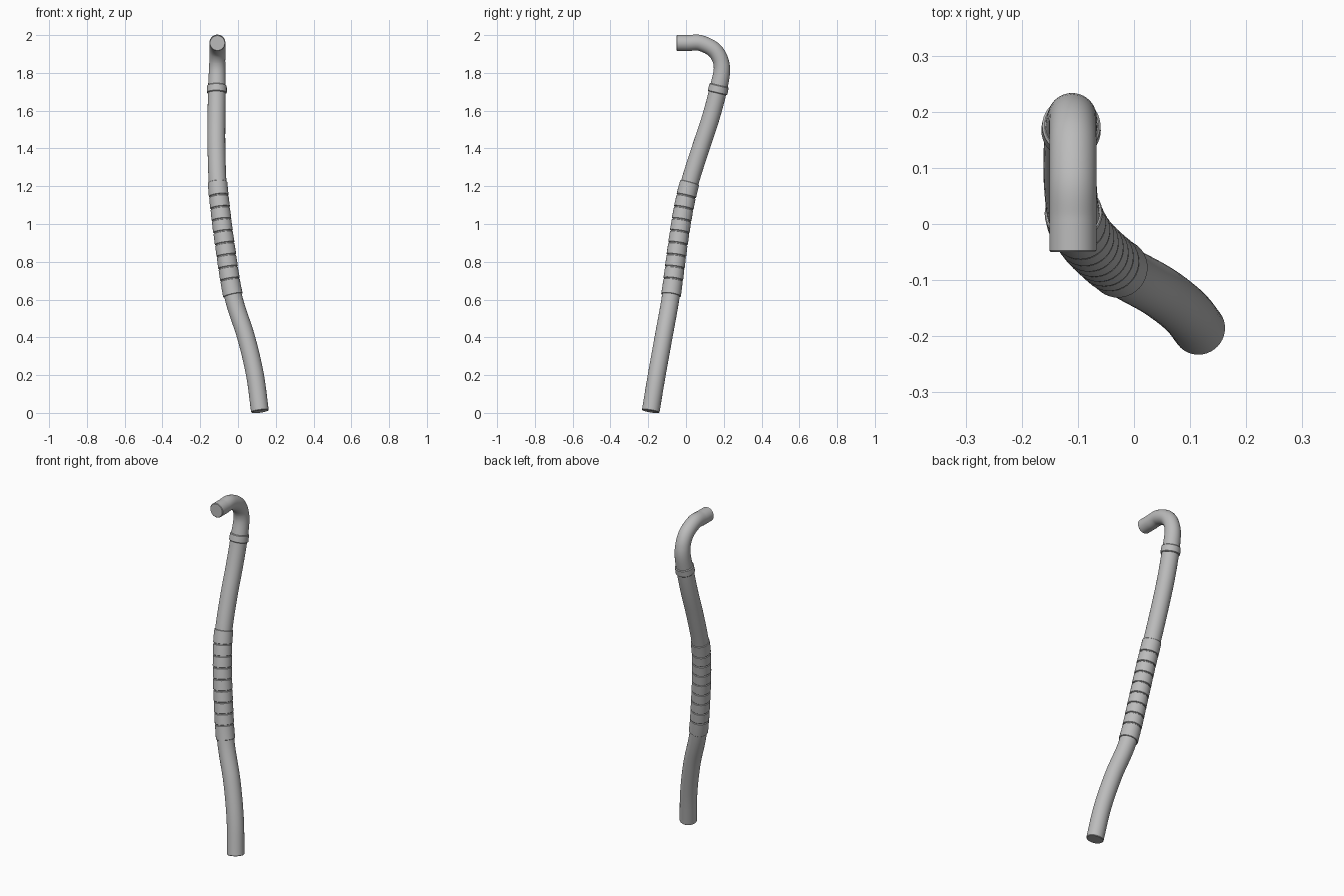
import bpy, bmesh, math
from mathutils import Vector

cube = bpy.data.objects.get("Cube")
if cube:
    bpy.data.objects.remove(cube)

grey = bpy.data.materials.new("plain grey")
grey.use_nodes = True
grey.diffuse_color = (0.5, 0.5, 0.5, 1)
grey.node_tree.nodes["Principled BSDF"].inputs["Base Color"].default_value = (0.5, 0.5, 0.5, 1)

SIDES = 40

# Centre line of the stick, from the foot to the tip of the hook
KNOTS = [Vector(p) for p in (
    (0.116, -0.187, 0.008), (0.09, -0.155, 0.2), (0.043, -0.119, 0.4),
    (-0.026, -0.08, 0.62), (-0.071, -0.042, 0.9), (-0.094, -0.013, 1.08),
    (-0.108, 0.02, 1.22), (-0.114, 0.077, 1.4), (-0.114, 0.13, 1.56),
    (-0.112, 0.17, 1.71), (-0.11, 0.19, 1.83), (-0.109, 0.157, 1.913),
    (-0.109, 0.08, 1.957), (-0.109, 0.01, 1.958), (-0.109, -0.05, 1.958))]


def smooth_path(knots, steps=24):
    """Catmull-Rom curve through the knots."""
    k = [2 * knots[0] - knots[1]] + knots + [2 * knots[-1] - knots[-2]]
    pts = []
    for a, b, c, d in zip(k, k[1:], k[2:], k[3:]):
        for i in range(steps):
            t = i / steps
            pts.append(0.5 * (2 * b + (c - a) * t + (2 * a - 5 * b + 4 * c - d) * t ** 2
                              + (3 * b - a - 3 * c + d) * t ** 3))
    return pts + [knots[-1]]


PATH = smooth_path(KNOTS)
LENGTH = [0.0]
for p, q in zip(PATH, PATH[1:]):
    LENGTH.append(LENGTH[-1] + (q - p).length)
END = LENGTH[-1]


def at_height(z):
    """Distance along the path where it first reaches a height."""
    for i in range(1, len(PATH)):
        if PATH[i].z >= z:
            f = (z - PATH[i - 1].z) / (PATH[i].z - PATH[i - 1].z)
            return LENGTH[i - 1] + f * (LENGTH[i] - LENGTH[i - 1])
    return END


def point(s):
    for i in range(1, len(PATH)):
        if LENGTH[i] >= s or i == len(PATH) - 1:
            f = (s - LENGTH[i - 1]) / (LENGTH[i] - LENGTH[i - 1])
            return PATH[i - 1].lerp(PATH[i], f)


def tube(name, profile):
    """Sweep rings given as (distance, radius) along the path, with closed ends."""
    bm = bmesh.new()
    rings = []
    for s, r in profile:
        lo, hi = max(s - 0.01, 0), min(s + 0.01, END)
        axis = (point(hi) - point(lo)).normalized()
        u = (Vector((1, 0, 0)) - axis * axis.x).normalized()
        v = axis.cross(u)
        c = point(s)
        angles = [math.tau * i / SIDES for i in range(SIDES)]
        rings.append([bm.verts.new(c + r * (u * math.cos(a) + v * math.sin(a))) for a in angles])
    for low, high in zip(rings, rings[1:]):
        for i in range(SIDES):
            j = (i + 1) % SIDES
            bm.faces.new((low[i], low[j], high[j], high[i]))
    bm.faces.new(rings[0][::-1])
    bm.faces.new(rings[-1])
    mesh = bpy.data.meshes.new(name)
    bm.to_mesh(mesh)
    bm.free()
    mesh.materials.append(grey)
    obj = bpy.data.objects.new(name, mesh)
    bpy.context.collection.objects.link(obj)
    bpy.ops.object.select_all(action='DESELECT')
    obj.select_set(True)
    bpy.context.view_layer.objects.active = obj
    bpy.ops.object.shade_smooth_by_angle(angle=math.radians(35))


def run(start, end, r0, r1, bevel=0.004, count=6):
    """Profile of a straight or tapered length with softened ends."""
    body = [(start + bevel + (end - start - 2 * bevel) * i / count, r0 + (r1 - r0) * i / count)
            for i in range(count + 1)]
    return [(start, r0 - bevel)] + body + [(end, r1 - bevel)]


# Long shaft
collar_low, collar_high = at_height(1.693), at_height(1.735)
tube("shaft", run(0, collar_high, 0.047, 0.047, 0.003, 70))

# Collar below the hook
tube("collar", run(collar_low, collar_high, 0.053, 0.052))

# Hooked handle, narrowing towards the bend
neck = at_height(1.86)
taper = [(collar_low + (neck - collar_low) * i / 10, 0.048 - 0.006 * i / 10) for i in range(10)]
tube("hook_handle", taper + run(neck, END, 0.042, 0.042, 0.003, 45)[1:])

# Stacked grip sleeves with narrow grooves between them
joints = [0.62, 0.705] + [0.705 + 0.063 * i for i in range(1, 8)] + [1.222]
for i, (low, high) in enumerate(zip(joints, joints[1:])):
    tube(f"grip_sleeve_{i + 1}", run(at_height(low + 0.003), at_height(high - 0.002), 0.0525, 0.0515, 0.002))
